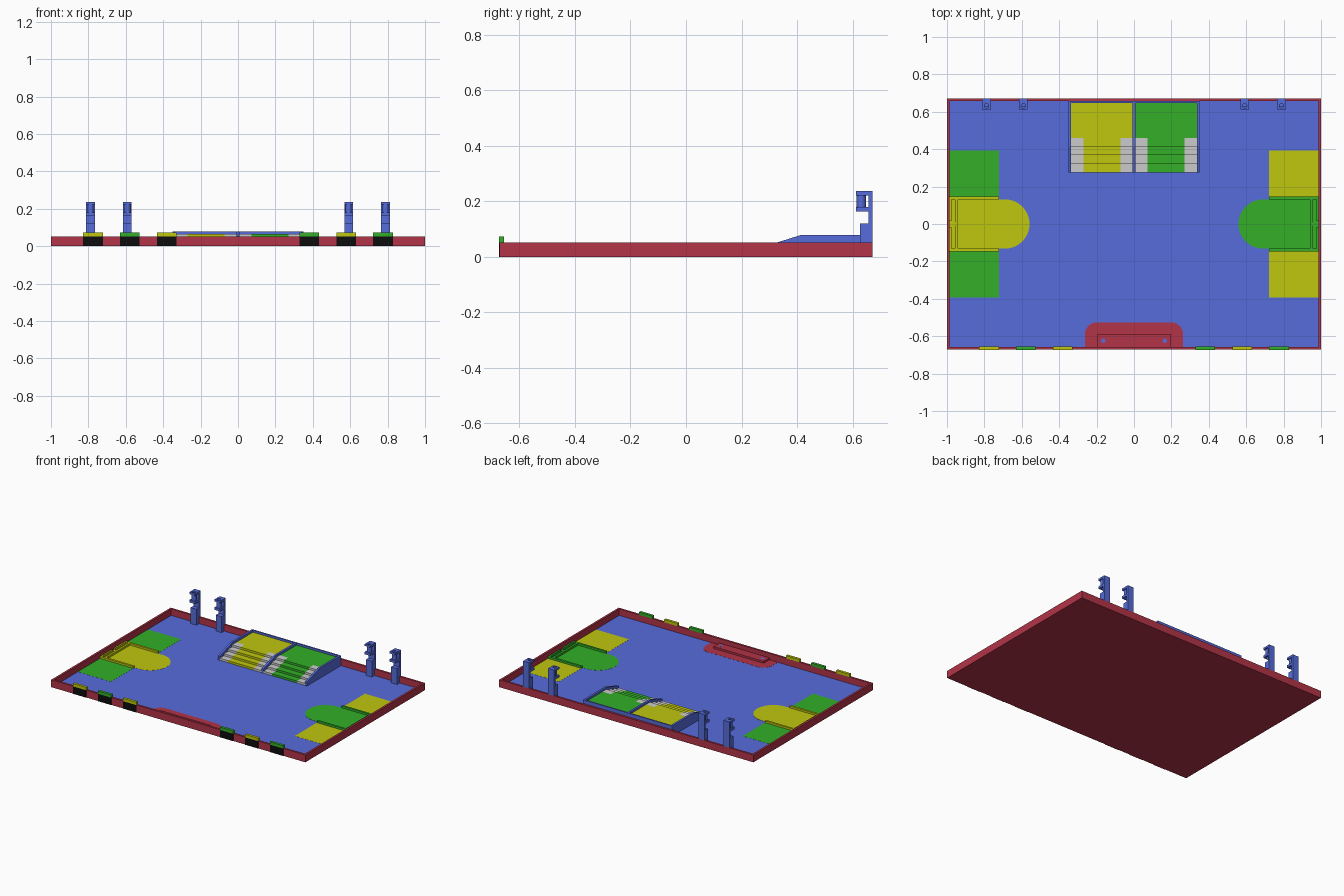
import bpy, bmesh, math

if "Cube" in bpy.data.objects:
    bpy.data.objects.remove(bpy.data.objects["Cube"])

U = 2 / 3044            # dimensions below are in millimetres
F = 10                  # height of the playing floor


def material(name, rgb):
    m = bpy.data.materials.new(name)
    m.diffuse_color = (*rgb, 1)
    m.use_nodes = True
    m.node_tree.nodes["Principled BSDF"].inputs["Base Color"].default_value = m.diffuse_color
    return m


RED = material("red", (0.45, 0.033, 0.064))
BLUE = material("blue", (0.093, 0.15, 0.71))
YELLOW = material("yellow", (0.52, 0.57, 0.004))
GREEN = material("green", (0.033, 0.43, 0.022))
BLACK = material("black", (0.004, 0.004, 0.004))


def prism(name, pts, axis, lo, hi, mat=None):
    """Extrude a 2D outline along an axis: 'x' takes (y, z), 'z' takes (x, y)."""
    def place(p, d):
        v = (d, p[0], p[1]) if axis == 'x' else (p[0], p[1], d)
        return [c * U for c in v]
    bm = bmesh.new()
    face = bm.faces.new([bm.verts.new(place(p, lo)) for p in pts])
    ext = bmesh.ops.extrude_face_region(bm, geom=[face])
    d = (hi - lo) * U
    bmesh.ops.translate(bm, vec=(d, 0, 0) if axis == 'x' else (0, 0, d),
                        verts=[v for v in ext["geom"] if isinstance(v, bmesh.types.BMVert)])
    bmesh.ops.recalc_face_normals(bm, faces=bm.faces)
    me = bpy.data.meshes.new(name)
    bm.to_mesh(me)
    bm.free()
    ob = bpy.data.objects.new(name, me)
    bpy.context.collection.objects.link(ob)
    if mat:
        me.materials.append(mat)
    return ob


def box(name, x0, x1, y0, y1, z0, z1, mat=None):
    return prism(name, [(x0, y0), (x1, y0), (x1, y1), (x0, y1)], 'z', z0, z1, mat)


def arc(cx, cy, r, a0, a1, n):
    steps = [math.radians(a0 + (a1 - a0) * i / n) for i in range(n + 1)]
    return [(cx + r * math.cos(a), cy + r * math.sin(a)) for a in steps]


def disc(name, cx, cy, r, z0, z1, mat=None):
    return prism(name, arc(cx, cy, r, 0, 345, 23), 'z', z0, z1, mat)


# table base, floor sheet and border walls
box("base", -1522, 1522, -1022, 1022, 0, 8, RED)
box("floor", -1500, 1500, -1000, 1000, 8, F, BLUE)
for s in (-1, 1):
    x0, x1 = sorted((s * 1500, s * 1522))
    y0, y1 = sorted((s * 1000, s * 1022))
    box("side_wall", x0, x1, -1022, 1022, 0, 80, RED)
    box("long_wall", -1500, 1500, y0, y1, 0, 80, RED)

# start areas at both ends, with opposite-coloured squares beside them
for s, main, other in ((-1, YELLOW, GREEN), (1, GREEN, YELLOW)):
    def side_box(name, x0, x1, y0, y1, z0, z1, mat):
        a, b = sorted((s * x0, s * x1))
        return box(name, a, b, y0, y1, z0, z1, mat)
    outline = [(1500, 200), (1500, -200)] + [(2100 - x, -y) for x, y in arc(1050, 0, 200, 90, -90, 32)][::1]
    outline = [(1500, -200), (1500, 200)] + arc(1050, 0, 200, 90, 270, 32)
    prism("start_area", [(s * x, y) for x, y in outline], 'z', F, F + 1, main)
    for t in (-1, 1):
        y0, y1 = sorted((t * 222, t * 600))
        side_box("corner_square", 1100, 1500, y0, y1, F, F + 1, other)
        y0, y1 = sorted((t * 200, t * 222))
        side_box("start_rail", 1100, 1500, y0, y1, F, F + 22, main)
        y0, y1 = sorted((t * 25, t * 200))
        side_box("end_plate", 1485, 1500, y0, y1, F, F + 22, main)
    side_box("cross_rail", 1433, 1455, -200, 200, F, F + 22, main)
    disc("ball_holder", s * 1475, 0, 20, F, F + 10, main)

# red stage marking with rounded corners, raised platform and two spots
stage = [(-400, -1000), (400, -1000)] + arc(300, -900, 100, 0, 90, 12) + arc(-300, -900, 100, 90, 180, 12)
prism("stage_marking", stage, 'z', F, F + 1, RED)
box("stage_platform", -300, 300, -1000, -900, F, F + 22, RED)
for x in (-250, 250):
    disc("stage_spot", x, -950, 18, F + 22, F + 23, BLUE)


def stair_profile(y_end):
    pts = [(y_end, F), (420, F)]
    for i in range(4):
        pts += [(420 + 70 * i, F + 22 * (i + 1)), (490 + 70 * i, F + 22 * (i + 1))]
        if i == 3:
            pts[-1] = (y_end, F + 88)
    return pts


# double staircase: coloured centre strip, grey side strips, plain landing
for x0, mat in ((-511, YELLOW), (11, GREEN)):
    prism("stair_centre", stair_profile(700), 'x', x0 + 100, x0 + 400, mat)
    prism("stair_edge", stair_profile(700), 'x', x0, x0 + 100)
    prism("stair_edge", stair_profile(700), 'x', x0 + 400, x0 + 500)
    box("stair_landing", x0, x0 + 500, 700, 985, F, F + 88, mat)
cheek = [(1000, F), (420, F), (420, F + 44), (630, F + 110), (1000, F + 110)]
for x0 in (-533, -11, 511):
    prism("stair_cheek", cheek, 'x', x0, x0 + 22, BLUE)
box("stair_back", -533, 533, 985, 1000, F, F + 110, BLUE)

# dispenser posts along the back wall, each holding a hollow tube
post = [(1022, 80), (1022, 360), (932, 360), (932, 338), (1000, 338), (1000, 274), (932, 274),
        (932, 248), (1000, 248), (1000, 183), (955, 183), (955, F), (1000, F), (1000, 80)]
for x in (-1200, -900, 900, 1200):
    frame = prism("dispenser_post", post, 'x', x - 35, x + 35, BLUE)
    tube = disc("dispenser_tube", x, 961, 25, 274, 338, BLUE)
    cutter = disc("tube_cutter", x, 961, 18, 240, 370)
    cutter.hide_render = True
    cutter.display_type = 'WIRE'
    for ob in (frame, tube):
        mod = ob.modifiers.new("bore", 'BOOLEAN')
        mod.operation = 'DIFFERENCE'
        mod.solver = 'EXACT'
        mod.object = cutter

# clapper blocks on the front wall
for x, mat in ((-1180, YELLOW), (-880, GREEN), (-580, YELLOW),
               (580, GREEN), (880, YELLOW), (1180, GREEN)):
    box("clapper_backing", x - 80, x + 80, -1026, -1021, 0, 80, BLACK)
    box("clapper_block", x - 80, x + 80, -1026, -998, 80, 111, mat)
